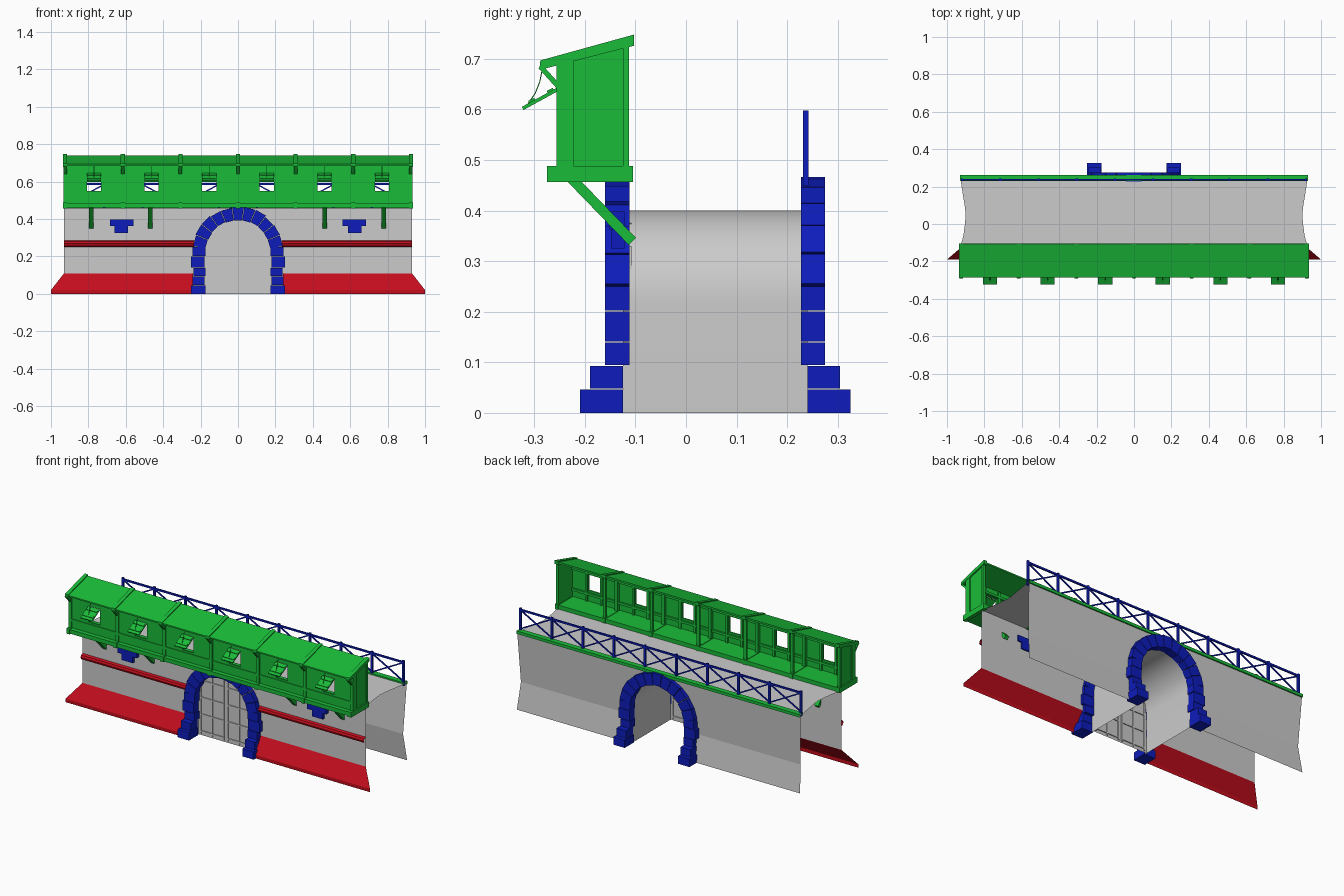
import bpy, bmesh, math, random
from mathutils import Vector, Matrix

if "Cube" in bpy.data.objects:
    bpy.data.objects.remove(bpy.data.objects["Cube"])
random.seed(4)

def material(name, c):
    m = bpy.data.materials.new(name)
    m.diffuse_color = (*c, 1)
    m.use_nodes = True
    m.node_tree.nodes["Principled BSDF"].inputs["Base Color"].default_value = m.diffuse_color
    return m
GREEN = material("green_wood", (0.01, 0.5, 0.04))
BLUE = material("blue_stone", (0.004, 0.012, 0.5))
RED = material("red_trim", (0.55, 0.004, 0.012))

class Part:
    """Collects simple solids and sheets into one object."""
    def __init__(self, name, mat=None):
        self.name, self.mat, self.bm = name, mat, bmesh.new()
    def box(self, x0, x1, y0, y1, z0, z1):
        m = Matrix.Translation(((x0+x1)/2, (y0+y1)/2, (z0+z1)/2))
        m = m @ Matrix.Diagonal((abs(x1-x0), abs(y1-y0), abs(z1-z0), 1))
        bmesh.ops.create_cube(self.bm, size=1, matrix=m)
    def bar(self, p, q, w, t):
        p, q = Vector(p), Vector(q)
        d = q - p
        m = Matrix.Translation((p+q)/2) @ d.to_track_quat('Z', 'X').to_matrix().to_4x4()
        bmesh.ops.create_cube(self.bm, size=1, matrix=m @ Matrix.Diagonal((t, w, d.length, 1)))
    def face(self, pts):
        return self.bm.faces.new([self.bm.verts.new(p) for p in pts])
    def loft(self, a, b, closed=False):
        va = [self.bm.verts.new(p) for p in a]
        vb = [self.bm.verts.new(p) for p in b]
        n = len(a)
        for i in range(n if closed else n-1):
            j = (i+1) % n
            self.bm.faces.new((va[i], va[j], vb[j], vb[i]))
        if closed:
            self.bm.faces.new(va[::-1])
            self.bm.faces.new(vb)
    def prism(self, prof, x0, x1):
        self.loft([(x0, *p) for p in prof], [(x1, *p) for p in prof], True)
    def done(self, smooth=False):
        bmesh.ops.recalc_face_normals(self.bm, faces=self.bm.faces)
        me = bpy.data.meshes.new(self.name)
        self.bm.to_mesh(me)
        self.bm.free()
        ob = bpy.data.objects.new(self.name, me)
        bpy.context.collection.objects.link(ob)
        if self.mat:
            me.materials.append(self.mat)
        for p in me.polygons:
            p.use_smooth = smooth
        return ob

R, SPRING, TOP = 0.18, 0.22, 0.46
def arch(zb, r=R, n=24):
    arc = [(-r*math.cos(math.pi*i/n), SPRING + r*math.sin(math.pi*i/n)) for i in range(n+1)]
    return [(-r, zb)] + arc + [(r, zb)]

# Front wall: open sheet with the gate opening
w = Part("front_wall")
w.face([(x, -0.13, z) for x, z in [(-.93, .11)] + arch(.11) + [(.93, .11), (.93, TOP), (-.93, TOP)]])
w.done()

# Back wall: leaning sheet with a flared foot
def back_y(z):
    return .237 + .018*(z-.16)/(TOP-.16)
w = Part("back_wall")
w.face([(x, back_y(z), z) for x, z in
        [(-.918, .16)] + arch(.16) + [(.918, .16), (.93, TOP), (-.93, TOP)]])
for s in (-1, 1):
    w.face([(s*R, .237, .16), (s*.918, .237, .16), (s*.93, .258, 0), (s*R, .258, 0)])
w.done()

# Walkway with hollowed ends
ends = [(.93, .255), (.914, .15), (.904, .09), (.90, .05), (.904, .0), (.912, -.06), (.93, -.13)]
w = Part("walkway")
w.face([(x, y, TOP) for x, y in ends] + [(-x, y, TOP) for x, y in ends[::-1]])
w.done()

# Vaulted tunnel and the gate closing it
t = Part("tunnel_vault")
t.loft([(x, -.125, z) for x, z in arch(0)], [(x, .24, z) for x, z in arch(0)])
t.done(True)
g = Part("gate")
g.face([(x, -.113, z) for x, z in arch(0)])
for s in (-1, 1):
    for x in (.008, .085, .16):
        g.box(s*x, s*(x+.008), -.118, -.108, .01, .33 if x > .1 else .375)
    for z in (.02, .12, .22, .32):
        g.box(s*.01, s*.168, -.118, -.108, z, z+.008)
g.done()

# Stone arches, the back one mirrored from the front
for name, f in (("front_arch", lambda y: y), ("back_arch", lambda y: .115-y)):
    a = Part(name, BLUE)
    legs = [(0, .046, -.21), (.048, .093, -.19), (.095, .139, -.16), (.141, .2, -.16), (.202, .25, -.16)]
    for s in (-1, 1):
        for i, (z0, z1, y) in enumerate(legs):
            out = (.25, .242, .238, .252, .243)[i]
            a.box(s*(.175 + (i % 2)*.004), s*out, f(y), f(-.125 if i < 2 else -.112), z0, z1)
    n, a0 = 11, math.radians(8)
    for i in range(n):
        t0 = a0 + (math.pi-2*a0)*i/n + .006
        t1 = a0 + (math.pi-2*a0)*(i+1)/n - .006
        ro, ri = .243 + random.uniform(-.003, .006), .175 + random.uniform(-.002, .003)
        q = [(ri, t0), (ro, t0), (ro, t1), (ri, t1)]
        pts = [(r*math.cos(th), SPRING + r*math.sin(th)) for r, th in q]
        a.loft([(x, f(-.16), z) for x, z in pts], [(x, f(-.112), z) for x, z in pts], True)
    a.done()

# Red plinth and string course, open sheets either side of the arch
p = Part("plinth", RED)
c = Part("string_course", RED)
for s in (-1, 1):
    prof = [(.93, -.13, .11), (1, -.19, .02), (1, -.19, 0)]
    p.loft([(s*.24, y, z) for _, y, z in prof], [(s*x, y, z) for x, y, z in prof])
    prof = [(-.13, .25), (-.143, .256), (-.148, .268), (-.143, .28), (-.13, .286)]
    c.loft([(s*.235, *q) for q in prof], [(s*.93, *q) for q in prof])
p.done()
c.done()

# Stone corbels on the front
k = Part("corbels", BLUE)
for s in (-1, 1):
    k.box(s*.56, s*.685, -.152, -.122, .363, .398)
    k.box(s*.588, s*.66, -.148, -.122, .325, .363)
k.done()

# Gallery floor, roof and end walls
ribs = [i*.308 for i in range(-3, 4)]
bays = [(i+.5)*.308 for i in range(-3, 3)]
fl = Part("gallery_floor", GREEN)
fl.box(-.925, .925, -.272, -.108, .461, .485)
ro = Part("gallery_roof", GREEN)
ro.prism([(-.286, .685), (-.105, .732), (-.106, .741), (-.286, .693)], -.925, .925)
fr = Part("gallery_frames", GREEN)
for x in ribs:
    fl.box(x-.011, x+.011, -.275, -.105, .457, .488)
    ro.prism([(-.29, .678), (-.103, .726), (-.103, .748), (-.288, .697)], x-.011, x+.011)
    fr.box(x-.01, x+.01, -.256, -.222, .487, .695)
    fr.box(x-.009, x+.009, -.125, -.113, .487, .725)
    fr.bar((x, -.288, .685), (x, -.252, .645), .018, .01)
for s in (-1, 1):
    fr.prism([(-.25, .487), (-.115, .487), (-.115, .727), (-.25, .692)], s*.915, s*.927)
fl.done()
ro.done()
fr.done()

# Gallery front with window openings and inner framing
gw = Part("gallery_front", GREEN)
gw.box(-.92, .92, -.25, -.24, .487, .55)
gw.box(-.92, .92, -.25, -.24, .645, .694)
edges = [-.92] + [b+d for b in bays for d in (-.038, .038)] + [.92]
for x0, x1 in zip(edges[::2], edges[1::2]):
    gw.box(x0, x1, -.25, -.24, .55, .645)
gw.box(-.92, .92, -.254, -.25, .525, .54)
for z in (.525, .65):
    gw.box(-.92, .92, -.24, -.23, z, z+.014)
for b in bays:
    for s in (-1, 1):
        gw.box(b+s*.042, b+s*.056, -.24, -.231, .487, .69)
gw.done()

# Propped shutters with cords
sh = Part("shutters", GREEN)
for b in bays:
    sh.bar((b, -.25, .642), (b, -.323, .602), .076, .007)
    for v in (.25, .75):
        y, z = -.25-.073*v, .647-.04*v
        sh.bar((b, y+.006, z+.003), (b, y-.006, z-.003), .07, .006)
    cord = [(-.283, .685), (-.289, .655), (-.298, .632), (-.312, .612)]
    for q0, q1 in zip(cord, cord[1:]):
        sh.bar((b, *q0), (b, *q1), .003, .002)
sh.done()

# Struts under the gallery, running through the wall
st = Part("gallery_struts", GREEN)
for x in (-.785, -.47, .463, .778):
    st.bar((x, -.228, .465), (x, -.106, .339), .024, .02)
st.done()

# Green coping and cross-braced railing along the back
cp = Part("back_coping", GREEN)
prof = [(.23, .461), (.23, .469), (.262, .469), (.262, .452), (.25, .452)]
cp.loft([(-.93, *q) for q in prof], [(.93, *q) for q in prof])
cp.done()
rl = Part("railing", BLUE)
posts = [-.92 + i*1.84/9 for i in range(10)]
for x in posts:
    rl.box(x-.006, x+.006, .231, .242, .45, .598)
rl.box(-.925, .925, .232, .241, .582, .592)
for x0, x1 in zip(posts, posts[1:]):
    rl.bar((x0, .2365, .475), (x1, .2365, .585), .006, .007)
    rl.bar((x0, .2365, .585), (x1, .2365, .475), .006, .007)
rl.done()
